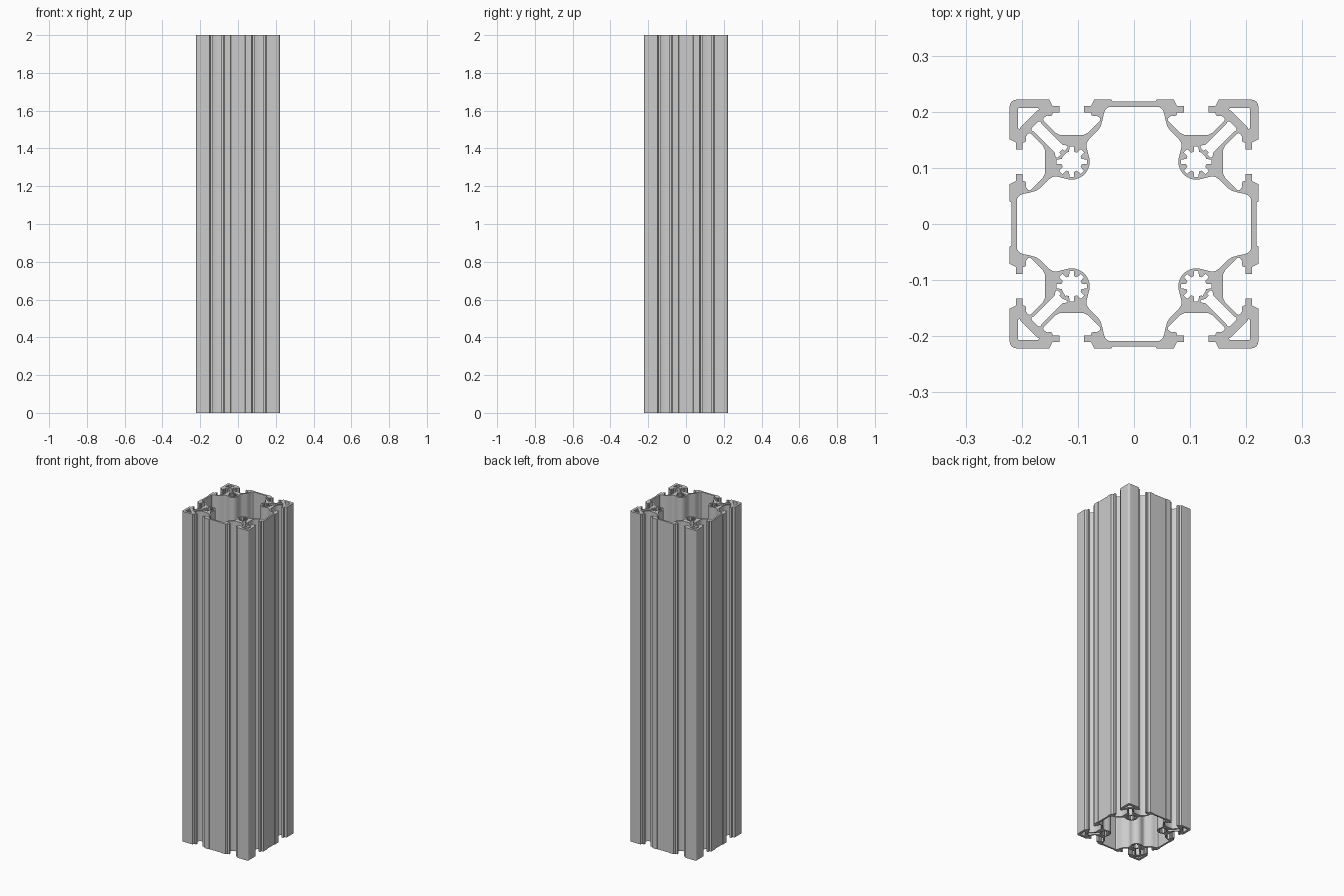
import bpy, bmesh
from math import sin, cos, pi, radians

if "Cube" in bpy.data.objects:
    bpy.data.objects.remove(bpy.data.objects["Cube"])

C = 0.111      # centre of each screw core
H = 0.2215     # half width of the section


def arc(cx, cy, r, a0, a1, n):
    return [(cx + r * cos(radians(a0 + (a1 - a0) * i / n)),
             cy + r * sin(radians(a0 + (a1 - a0) * i / n))) for i in range(n + 1)]


def quadrant(octant):
    # mirror across the diagonal
    return octant + [(y, x) for x, y in reversed(octant)]


def full_loop(quad):
    # turn the quadrant round the centre
    pts = []
    for k in range(4):
        for x, y in quad:
            for _ in range(k):
                x, y = y, -x
            pts.append((x, y))
    return pts


def clean(pts):
    out = []
    for p in pts:
        if not out or abs(p[0] - out[-1][0]) + abs(p[1] - out[-1][1]) > 1e-4:
            out.append(p)
    return out


# outer contour: half a face, one T-slot, half a corner
slot_side = [(0.151, H), (0.1455, 0.2105), (0.133, 0.2105), (0.133, 0.199),
             (0.145, 0.199), (0.146, 0.194), (0.149, 0.192), (0.155, 0.193),
             (0.160, 0.190), (0.162, 0.187), (0.161, 0.184), (0.139, 0.162),
             (0.133, 0.159)]
inner_side = [(2 * C - x, y) for x, y in slot_side]
outer = quadrant([(0.038, 0.2185), (0.040, H)] + inner_side + slot_side[::-1]
                 + arc(H - 0.012, H - 0.012, 0.012, 90, 52, 3))

# large central cavity
cavity = quadrant([(0.045, 0.2085), (0.051, 0.204), (0.054, 0.196), (0.056, 0.186),
                   (0.059, 0.175), (0.064, 0.167), (0.080, 0.151), (0.084, 0.145),
                   (0.085, 0.138), (0.082, 0.127)]
                  + arc(C, C, 0.032, 165, 230, 7))

# corner pocket, diagonal channel and eight-armed screw hole
pocket = quadrant([(0.173, 0.2015), (0.169, 0.204), (0.171, 0.207), (0.205, 0.207)])
channel = quadrant([(0.118, 0.1365), (0.119, 0.140), (0.124, 0.1405), (0.128, 0.1415),
                    (0.164, 0.1775), (0.167, 0.183), (0.171, 0.182)])
screw = []
for k in range(8):
    a = 45 * k
    for r, d in ((0.0185, -14), (0.0275, -9), (0.0275, 9), (0.0185, 14)):
        t = radians(a + d)
        screw.append((C + r * cos(t), C + r * sin(t)))

loops = [full_loop(outer), full_loop(cavity)]
for sx in (1, -1):
    for sy in (1, -1):
        for hole in (pocket, channel, screw):
            loops.append([(sx * x, sy * y) for x, y in hole])

# filled flat curve extruded to full height
curve = bpy.data.curves.new("extruded_profile", 'CURVE')
curve.dimensions = '2D'
curve.fill_mode = 'BOTH'
curve.extrude = 1.0
for loop in loops:
    pts = clean(loop)
    s = curve.splines.new('POLY')
    s.points.add(len(pts) - 1)
    for p, (x, y) in zip(s.points, pts):
        p.co = (x, y, 0, 1)
    s.use_cyclic_u = True
obj = bpy.data.objects.new("extruded_profile", curve)
bpy.context.collection.objects.link(obj)
bpy.context.view_layer.objects.active = obj
obj.select_set(True)
bpy.ops.object.convert(target='MESH')
obj = bpy.context.view_layer.objects.active

# weld the caps and stand it on the floor
bm = bmesh.new()
bm.from_mesh(obj.data)
bmesh.ops.remove_doubles(bm, verts=bm.verts, dist=1e-5)
bmesh.ops.translate(bm, verts=bm.verts, vec=(0, 0, 1))
bmesh.ops.recalc_face_normals(bm, faces=bm.faces)
bm.to_mesh(obj.data)
bm.free()
bpy.ops.object.shade_smooth_by_angle(angle=radians(30))
